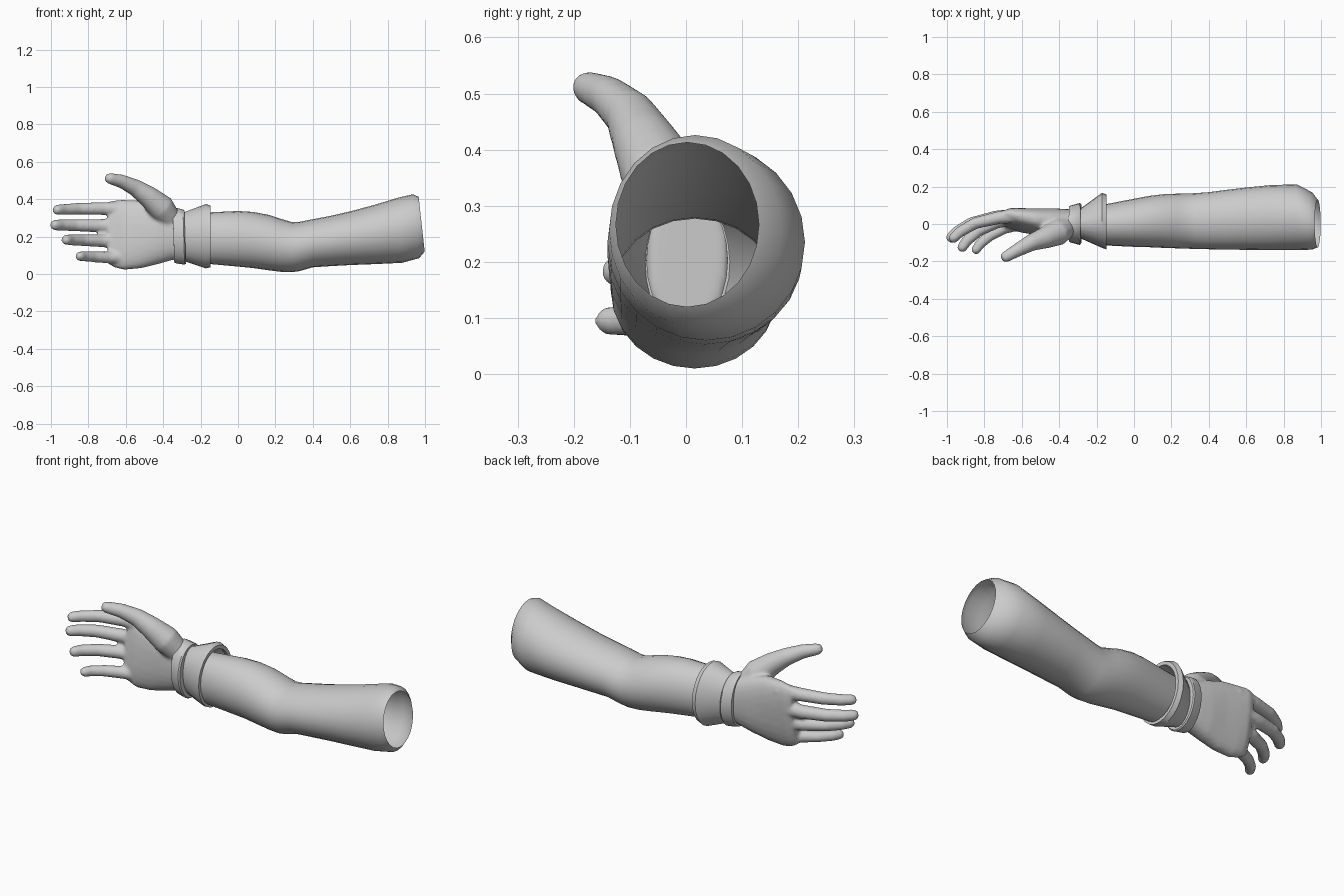
import bpy, bmesh
from math import sin, cos, pi
from mathutils import Vector


def oval(x, y0, y1, z0, z1, slant=0.0, droop=0.0, n=24, p=1.0):
    """Oval ring across x from its y and z limits; p below 1 makes it boxier."""
    pts = []
    for i in range(n):
        a = 2 * pi * i / n
        c, s = cos(a), sin(a)
        c = abs(c) ** p * (1 if c > 0 else -1)
        s = abs(s) ** p * (1 if s > 0 else -1)
        dz = s * (z1 - z0) / 2
        pts.append(Vector((x - slant * dz, (y0 + y1) / 2 + c * (y1 - y0) / 2 + droop * (s - 0.3),
                           (z0 + z1) / 2 + dz)))
    return pts


def loft(bm, rings, caps=False, closed=False):
    loops = [[bm.verts.new(v) for v in r] for r in rings]
    n = len(loops[0])
    pairs = list(zip(loops, loops[1:]))
    if closed:
        pairs.append((loops[-1], loops[0]))
    for a, b in pairs:
        for i in range(n):
            j = (i + 1) % n
            bm.faces.new((a[i], a[j], b[j], b[i]))
    if caps:
        bm.faces.new(loops[0])
        bm.faces.new(loops[-1])


def digit(bm, path, radii, n=14):
    """Rounded tapering tube along a path."""
    path = [Vector(p) for p in path]
    end = (path[-1] - path[-2]).normalized()
    r = radii[-1]
    path += [path[-1] + end * r * 0.6, path[-1] + end * r * 0.85]
    radii = list(radii) + [r * 0.8, r * 0.45]
    rings = []
    for k, c in enumerate(path):
        t = (path[min(k + 1, len(path) - 1)] - path[max(k - 1, 0)]).normalized()
        u = t.cross(Vector((0, 0, 1))).normalized()
        w = t.cross(u)
        rings.append([c + (u * cos(2 * pi * i / n) + w * sin(2 * pi * i / n)) * radii[k] for i in range(n)])
    loft(bm, rings, caps=True)


def finish(bm, name, angle=40):
    bmesh.ops.recalc_face_normals(bm, faces=bm.faces)
    me = bpy.data.meshes.new(name)
    bm.to_mesh(me)
    bm.free()
    ob = bpy.data.objects.new(name, me)
    bpy.context.collection.objects.link(ob)
    bpy.ops.object.select_all(action='DESELECT')
    ob.select_set(True)
    bpy.context.view_layer.objects.active = ob
    bpy.ops.object.shade_smooth_by_angle(angle=angle * pi / 180)
    return ob


# Arm: open sleeve of skin from the shoulder end to the wrist
bm = bmesh.new()
arm = [(.982, -.125, .13, .12, .413, .11), (.952, -.137, .17, .085, .426, .10),
       (.87, -.14, .212, .06, .41, .04), (.73, -.14, .208, .053, .37), (.6, -.138, .195, .048, .335),
       (.49, -.137, .182, .042, .31), (.40, -.135, .17, .036, .293), (.33, -.134, .165, .016, .279),
       (.29, -.132, .163, .010, .277), (.23, -.13, .162, .012, .295), (.165, -.128, .16, .02, .316),
       (.08, -.124, .15, .032, .332), (.0, -.122, .135, .04, .337), (-.145, -.115, .107, .053, .33),
       (-.22, -.093, .09, .068, .325), (-.30, -.073, .076, .085, .32)]
loft(bm, [oval(*a) for a in arm])
finish(bm, "arm")

# Flared cuff: thin hollow cone with a thicker lip
bm = bmesh.new()
cuff = [(-.29, -.075, .08, .07, .33), (-.172, -.127, .166, .03, .374), (-.147, -.136, .158, .036, .366),
        (-.147, -.118, .138, .054, .347), (-.172, -.115, .145, .05, .35), (-.29, -.07, .074, .077, .323)]
loft(bm, [oval(*c) for c in cuff], closed=True)
finish(bm, "flared_cuff", 30)

# Wrist band
bm = bmesh.new()
band = [(-.345, -.096, .096, .06, .355), (-.335, -.1, .1, .057, .356), (-.29, -.112, .112, .05, .345),
        (-.283, -.106, .108, .055, .34), (-.283, -.07, .074, .085, .32), (-.345, -.07, .074, .085, .32)]
loft(bm, [oval(*b, slant=.03) for b in band], closed=True)
finish(bm, "wrist_band", 30)

# Hand: palm, fingers and thumb fused into one smooth skin
bm = bmesh.new()
palm = [(-.30, -.072, .075, .085, .33, 0), (-.36, -.07, .08, .072, .345, 0), (-.43, -.067, .085, .052, .37, .005),
        (-.52, -.052, .085, .03, .393, .015), (-.61, -.032, .086, .022, .397, .022),
        (-.66, -.01, .085, .034, .395, .025), (-.695, .005, .07, .055, .385, .025)]
loft(bm, [oval(x, a, b, c, d, 0, dr, p=.85) for x, a, b, c, d, dr in palm], caps=True)
fingers = [
    [(-.60, .045, .345), (-.72, .035, .35), (-.85, .004, .349), (-.93, -.042, .345), (-.965, -.075, .343)],
    [(-.60, .045, .258), (-.74, .036, .258), (-.87, .004, .261), (-.945, -.04, .262), (-.978, -.073, .262)],
    [(-.60, .035, .178), (-.73, .012, .178), (-.83, -.035, .181), (-.895, -.09, .183), (-.918, -.125, .183)],
    [(-.58, .01, .090), (-.69, -.02, .088), (-.77, -.062, .092), (-.825, -.108, .095), (-.845, -.138, .095)]]
for k, f in enumerate(fingers):
    s = (1, 1.03, 1, .93)[k]
    digit(bm, f, [r * s for r in (.040, .035, .032, .030, .028)])
digit(bm, [(-.36, -.012, .29), (-.41, -.045, .355), (-.48, -.075, .415), (-.55, -.1, .462),
           (-.62, -.138, .495), (-.685, -.175, .511)], [.06, .072, .058, .046, .037, .03])
hand = finish(bm, "hand")
rm = hand.modifiers.new("fuse", 'REMESH')
rm.mode = 'VOXEL'
rm.voxel_size = .009
rm.use_smooth_shade = True
sm = hand.modifiers.new("soften", 'SMOOTH')
sm.factor = .5
sm.iterations = 6
